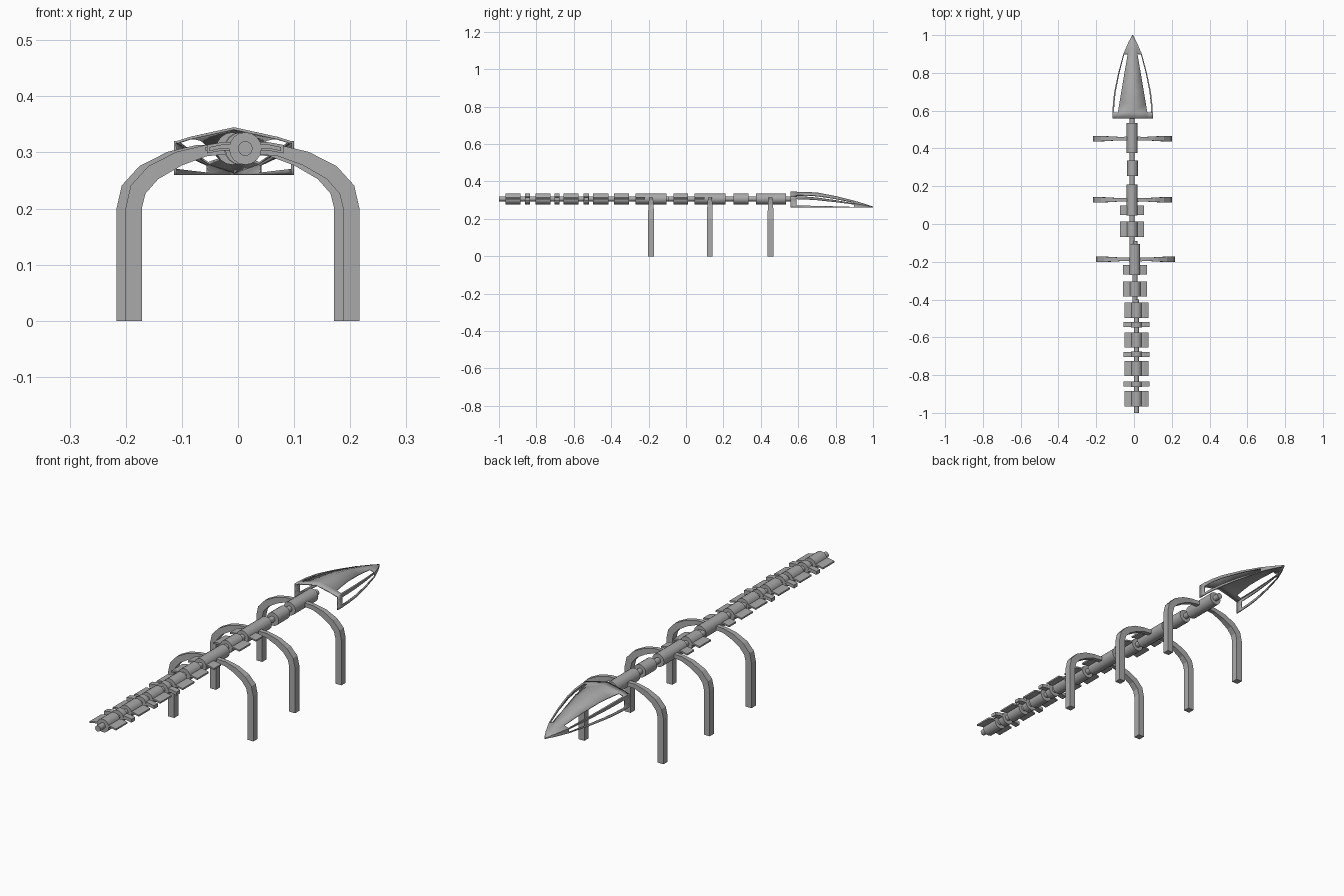
import bpy, bmesh, math
from mathutils import Vector

if "Cube" in bpy.data.objects:
    bpy.data.objects.remove(bpy.data.objects["Cube"])

steel = bpy.data.materials.new("grey steel")
steel.diffuse_color = (0.4, 0.4, 0.4, 1)
steel.use_nodes = True
steel.node_tree.nodes["Principled BSDF"].inputs["Base Color"].default_value = steel.diffuse_color
ZC = 0.307  # spine height


def finish(bm, name, smooth=False):
    bmesh.ops.remove_doubles(bm, verts=bm.verts, dist=1e-5)
    bmesh.ops.recalc_face_normals(bm, faces=bm.faces)
    me = bpy.data.meshes.new(name)
    bm.to_mesh(me)
    bm.free()
    ob = bpy.data.objects.new(name, me)
    bpy.context.collection.objects.link(ob)
    me.materials.append(steel)
    if smooth:
        bpy.ops.object.select_all(action='DESELECT')
        ob.select_set(True)
        bpy.context.view_layer.objects.active = ob
        bpy.ops.object.shade_smooth_by_angle(angle=math.radians(35))
    return ob


def sweep(bm, rings):
    """Skin a closed tube through rings of points and cap the ends."""
    vs = [[bm.verts.new(p) for p in r] for r in rings]
    n = len(vs[0])
    for a, b in zip(vs, vs[1:]):
        for i in range(n):
            j = (i + 1) % n
            bm.faces.new((a[i], a[j], b[j], b[i]))
    bm.faces.new(vs[0])
    bm.faces.new(vs[-1])


def cylinder(name, x, y0, y1, r, n=16):
    bm = bmesh.new()
    ang = [2 * math.pi * i / n for i in range(n)]
    sweep(bm, [[(x + r * math.cos(a), y, ZC + r * math.sin(a)) for a in ang]
               for y in (y0, y1)])
    return finish(bm, name, True)


def wings(name, x, y0, y1, half, thick):
    """Pair of slightly drooping side plates."""
    for s, side in ((-1, "left"), (1, "right")):
        bm = bmesh.new()
        rings = []
        for px, pz in ((0.012, 0.311), (0.04, 0.311), (half, 0.306)):
            rings.append([(x + s * px, y, pz + dz) for y, dz in
                          ((y0, -thick / 2), (y1, -thick / 2),
                           (y1, thick / 2), (y0, thick / 2))])
        sweep(bm, rings)
        finish(bm, name + "_" + side)


# spine: the line steps sideways a little from tail to neck
for x, y0, y1 in ((0.013, -1.0, -0.40), (0.005, -0.42, -0.09), (-0.01, -0.11, 0.565)):
    cylinder("spine_rod", x, y0, y1, 0.013)

# vertebrae: x, back y, front y
for x, y0, y1 in ((0.013, -0.965, -0.885), (0.013, -0.805, -0.725),
                  (0.013, -0.655, -0.575), (0.013, -0.497, -0.415),
                  (0.006, -0.385, -0.305), (0.004, -0.27, -0.105),
                  (-0.01, -0.068, 0.012), (-0.01, 0.045, 0.21),
                  (-0.008, 0.255, 0.335), (-0.01, 0.375, 0.535)):
    cylinder("vertebra", x, y0, y1, 0.029)

# side plates on the vertebrae
for x, y0, y1 in ((0.013, -0.965, -0.885), (0.013, -0.805, -0.725),
                  (0.013, -0.655, -0.575), (0.013, -0.497, -0.415),
                  (0.006, -0.385, -0.305), (0.006, -0.268, -0.218),
                  (-0.01, -0.068, 0.012), (-0.01, 0.048, 0.098)):
    wings("side_plate", x, y0, y1, 0.064, 0.007)

# narrow collars with cross bars near the tail
for y in (-0.848, -0.69, -0.533):
    cylinder("collar", 0.013, y - 0.014, y + 0.014, 0.029)
    wings("collar_bar", 0.013, y - 0.013, y + 0.013, 0.068, 0.015)

# arched legs: x, z, thickness in the arch plane, depth along y
LEG = ((0.194, 0.0, 0.029, 0.030), (0.194, 0.2, 0.029, 0.030),
       (0.186, 0.234, 0.030, 0.030), (0.159, 0.264, 0.029, 0.028),
       (0.113, 0.289, 0.026, 0.023), (0.066, 0.303, 0.020, 0.018),
       (0.01, 0.307, 0.016, 0.022))
for cx, cy in ((-0.008, 0.452), (-0.008, 0.128), (0.008, -0.187)):
    for s, side in ((-1, "left"), (1, "right")):
        bm = bmesh.new()
        rings = []
        for i, (x, z, t, d) in enumerate(LEG):
            a, b = LEG[max(i - 1, 0)], LEG[min(i + 1, len(LEG) - 1)]
            tan = Vector((b[0] - a[0], b[1] - a[1])).normalized()
            if i < 2:
                tan = Vector((0, 1))
            nx, nz = tan.y * t / 2, -tan.x * t / 2
            rings.append([(cx + s * (x + k * nx), cy + e * d / 2, z + k * nz)
                          for k, e in ((-1, -1), (-1, 1), (1, 1), (1, -1))])
        sweep(bm, rings)
        finish(bm, "leg_" + side)

# hollow head shell: y, half width, roof half width, top z, shoulder z
HEAD = ((0.558, 0.107, 0.080, 0.345, 0.320), (0.59, 0.107, 0.078, 0.345, 0.320),
        (0.64, 0.104, 0.070, 0.344, 0.318), (0.70, 0.097, 0.060, 0.341, 0.313),
        (0.80, 0.076, 0.043, 0.322, 0.299), (0.90, 0.049, 0.026, 0.297, 0.282),
        (0.96, 0.023, 0.011, 0.279, 0.272), (1.0, 0.002, 0.001, 0.266, 0.265))
bm = bmesh.new()
HX, ZB = -0.0075, 0.26
for s in (-1, 1):
    grid = []
    for y, w, xi, zt, zs in HEAD:
        h = zs - ZB
        edge = zt - (zt - zs) * (xi / w) ** 1.2
        section = ((0, zt), (xi, edge), (w * 0.93, zs + 0.001), (w, zs),
                   (w, zs - 0.25 * h), (w, ZB + 0.18 * h), (w, ZB))
        grid.append([bm.verts.new((HX + s * x, y, z)) for x, z in section])
    for r in range(len(HEAD) - 1):
        for c in range(6):
            # long slots beside the roof and in the side walls
            if c in (1, 4) and 1 <= r <= 4:
                continue
            a, b = grid[r], grid[r + 1]
            f = (a[c], a[c + 1], b[c + 1], b[c])
            bm.faces.new(f if s > 0 else f[::-1])
head = finish(bm, "head_shell", True)
mod = head.modifiers.new("thickness", 'SOLIDIFY')
mod.thickness = 0.005
mod.offset = -1
